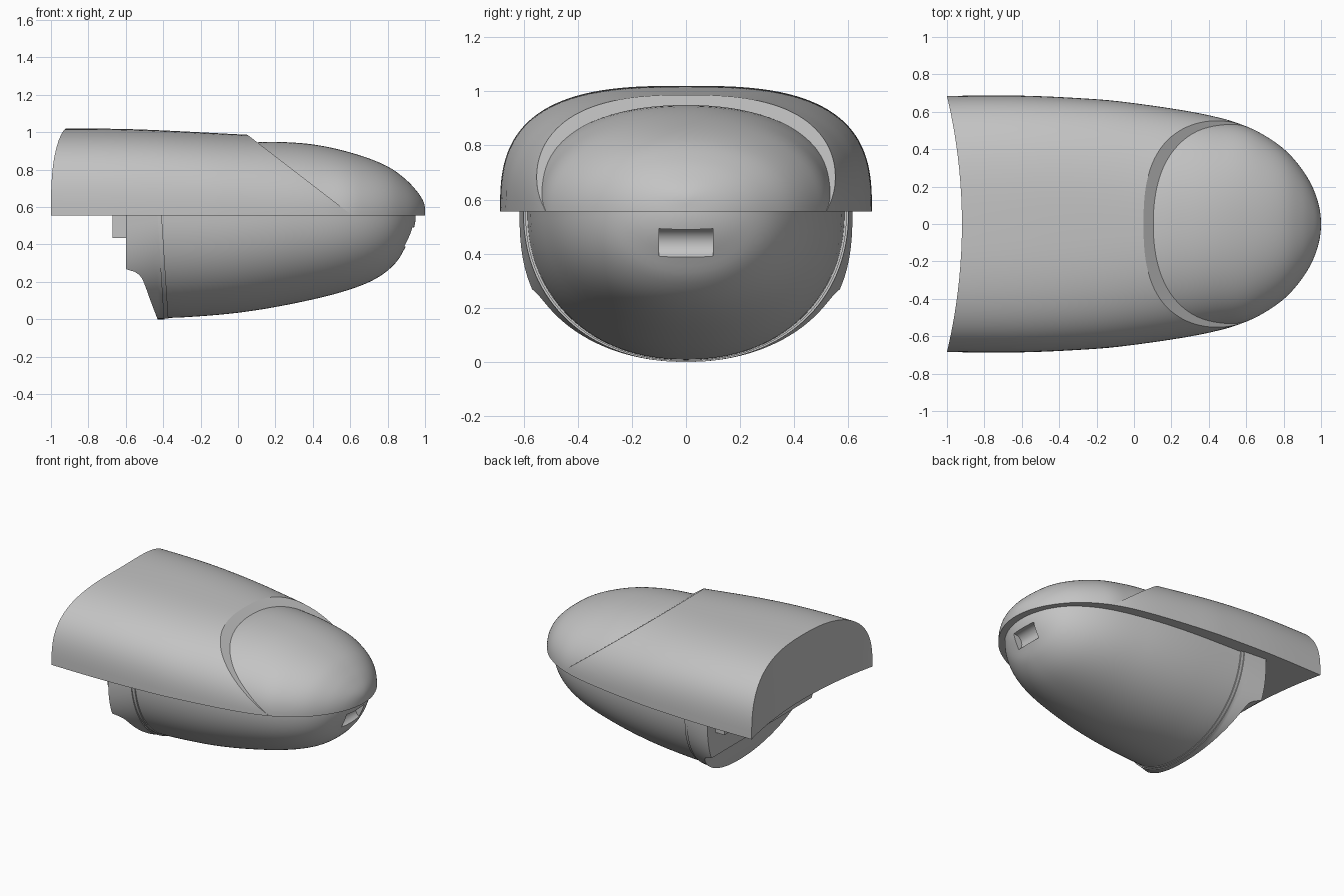
import bpy, bmesh
from math import sin, cos, pi, sqrt, copysign

if "Cube" in bpy.data.objects:
    bpy.data.objects.remove(bpy.data.objects["Cube"])

SPLIT = 0.555   # height where upper cover meets lower hull
ARC = 64        # segments around each half section

grey = bpy.data.materials.new("plain_grey")
grey.use_nodes = True
grey.diffuse_color = (0.55, 0.55, 0.55, 1)
grey.node_tree.nodes["Principled BSDF"].inputs["Base Color"].default_value = grey.diffuse_color


def smooth(table, x):
    """Smooth curve through (x, value) pairs sorted by x."""
    n = len(table)
    slope = []
    for i in range(n):
        a, b = table[max(i - 1, 0)], table[min(i + 1, n - 1)]
        slope.append((b[1] - a[1]) / (b[0] - a[0]))
    x = min(max(x, table[0][0]), table[-1][0])
    i = max(k for k in range(n - 1) if table[k][0] <= x)
    (x0, v0), (x1, v1) = table[i], table[i + 1]
    d = x1 - x0
    u = (x - x0) / d
    return (v0 * (1 + 2 * u) * (1 - u) ** 2 + slope[i] * d * u * (1 - u) ** 2
            + v1 * u * u * (3 - 2 * u) + slope[i + 1] * d * u * u * (u - 1))


def rounded(table, tip):
    """Curve with a blunt rounded end at x = tip."""
    t = sorted((sqrt(tip - x), v) for x, v in table)
    return lambda x: smooth(t, sqrt(max(tip - x, 0)))


def arc_point(angle, w, h, n):
    c, s = cos(angle), max(sin(angle), 0)
    return copysign(abs(c) ** (2 / n) * w, c), SPLIT + h * s ** (2 / n)


def finish(obj):
    obj.data.materials.clear()
    obj.data.materials.append(grey)
    bpy.ops.object.select_all(action='DESELECT')
    obj.select_set(True)
    bpy.context.view_layer.objects.active = obj
    bpy.ops.object.shade_smooth_by_angle(angle=0.6)


def cut(obj, cutter):
    cutter.hide_render = True
    mod = obj.modifiers.new("cut", 'BOOLEAN')
    mod.operation, mod.solver, mod.object = 'DIFFERENCE', 'EXACT', cutter
    bpy.context.view_layer.objects.active = obj
    bpy.ops.object.modifier_apply(modifier=mod.name)
    bpy.data.objects.remove(cutter)


def loft(name, w, h, n, x_start, x_end, steps, ease=False):
    """Solid with half-oval sections; its two ends may depend on height."""
    bm = bmesh.new()
    rings = []
    for k in range(steps + 1):
        s = k / steps
        if ease:
            s = 1 - (1 - s) ** 2
        ring = []
        for i in range(ARC + 1):
            z = SPLIT
            for _ in range(15):
                x = x_start(z) * (1 - s) + x_end(z) * s
                y, z = arc_point(pi * i / ARC, w(x), h(x), n(x))
            ring.append(bm.verts.new((x, y, z)))
        rings.append(ring)
    for a, b in zip(rings, rings[1:]):
        for i in range(ARC + 1):
            j = (i + 1) % (ARC + 1)
            bm.faces.new((a[i], a[j], b[j], b[i]))
    for r in (rings[0], rings[-1]):
        for i in range(ARC // 2):
            quad = [r[i], r[i + 1], r[ARC - i - 1], r[ARC - i]]
            bm.faces.new(list(dict.fromkeys(quad)))
    bmesh.ops.remove_doubles(bm, verts=bm.verts, dist=0.0002)
    bmesh.ops.recalc_face_normals(bm, faces=bm.faces)
    mesh = bpy.data.meshes.new(name)
    bm.to_mesh(mesh)
    bm.free()
    obj = bpy.data.objects.new(name, mesh)
    bpy.context.collection.objects.link(obj)
    return obj


def fixed(v):
    return lambda _: v


# Rear cover: sloped front edge, hollow-curved rear end
cover_w = [(-1.1, .684), (-.6, .686), (-.2, .667), (0, .646), (.3, .601), (.5, .557), (.62, .515)]
cover_h = [(-1.1, .463), (-.8, .465), (-.5, .459), (0, .434), (.2, .422), (.4, .396), (.62, .335)]
cover = loft("rear_cover", lambda x: smooth(cover_w, x), lambda x: smooth(cover_h, x),
             lambda x: smooth([(-1.1, 2.95), (-.4, 2.8), (.1, 2.5), (.62, 2.25)], x),
             fixed(-1.05), lambda z: .05 + (.987 - z) * 1.3, 40)
sag, half = .08, .685
radius = (half ** 2 + sag ** 2) / (2 * sag)
bpy.ops.mesh.primitive_cylinder_add(vertices=256, radius=radius, depth=2,
                                    location=(sag - 1 - radius, 0, SPLIT))
cut(cover, bpy.context.object)
finish(cover)

# Nose dome
nose_w = rounded([(-.05, .60), (.15, .59), (.3, .575), (.45, .55), (.57, .53), (.65, .5),
                  (.8, .402), (.9, .29), (.96, .185), (1, 0)], 1)
nose_h = rounded([(-.05, .38), (.1, .391), (.2, .394), (.4, .38), (.6, .337), (.8, .262),
                  (.9, .19), (.96, .125), (1, .03)], 1)
finish(loft("nose_dome", nose_w, nose_h, fixed(2.2), fixed(0), fixed(1), 48, True))

# Lower hull with a rounded slot in its front
hull_w = rounded([(-.45, .587), (0, .567), (.3, .53), (.6, .455), (.8, .34), (.9, .21), (.95, 0)], .95)
hull_h = rounded([(-.45, -.548), (-.3, -.545), (0, -.52), (.3, -.47), (.6, -.395), (.75, -.33),
                  (.85, -.245), (.9, -.16), (.95, 0)], .95)
hull = loft("lower_hull", hull_w, hull_h, fixed(2.15), fixed(-.42), fixed(.95), 48, True)
bpy.ops.mesh.primitive_cylinder_add(vertices=48, radius=.056, depth=.2,
                                    location=(.92, 0, .4375), rotation=(pi / 2, 0, 0))
cut(hull, bpy.context.object)
finish(hull)


# Seam band and flared rear flange behind the hull
def seam(z):
    return -.43 + (SPLIT - z) * .065


finish(loft("seam_band", fixed(.594), fixed(-.551), fixed(2.15),
            lambda z: seam(z) - .03, lambda z: seam(z) + .022, 2))


def flange_rear(z):
    return smooth([(0, -.43), (.1, -.468), (.2, -.505), (.235, -.525),
                   (.255, -.555), (.265, -.6), (.6, -.6)], z) if z < .265 else -.6


def flare(x):
    return min(max((-.42 - x) / .18, 0), 1)


finish(loft("rear_flange", lambda x: .6 + .015 * flare(x), fixed(-.555),
            lambda x: 2.17 + .4 * flare(x), flange_rear, seam, 10))

# Small tab under the cover
bpy.ops.mesh.primitive_cube_add(size=1, location=(-.62, 0, .4975))
tab = bpy.context.object
tab.name = "rear_tab"
tab.scale = (.1, 1.04, .125)
finish(tab)
